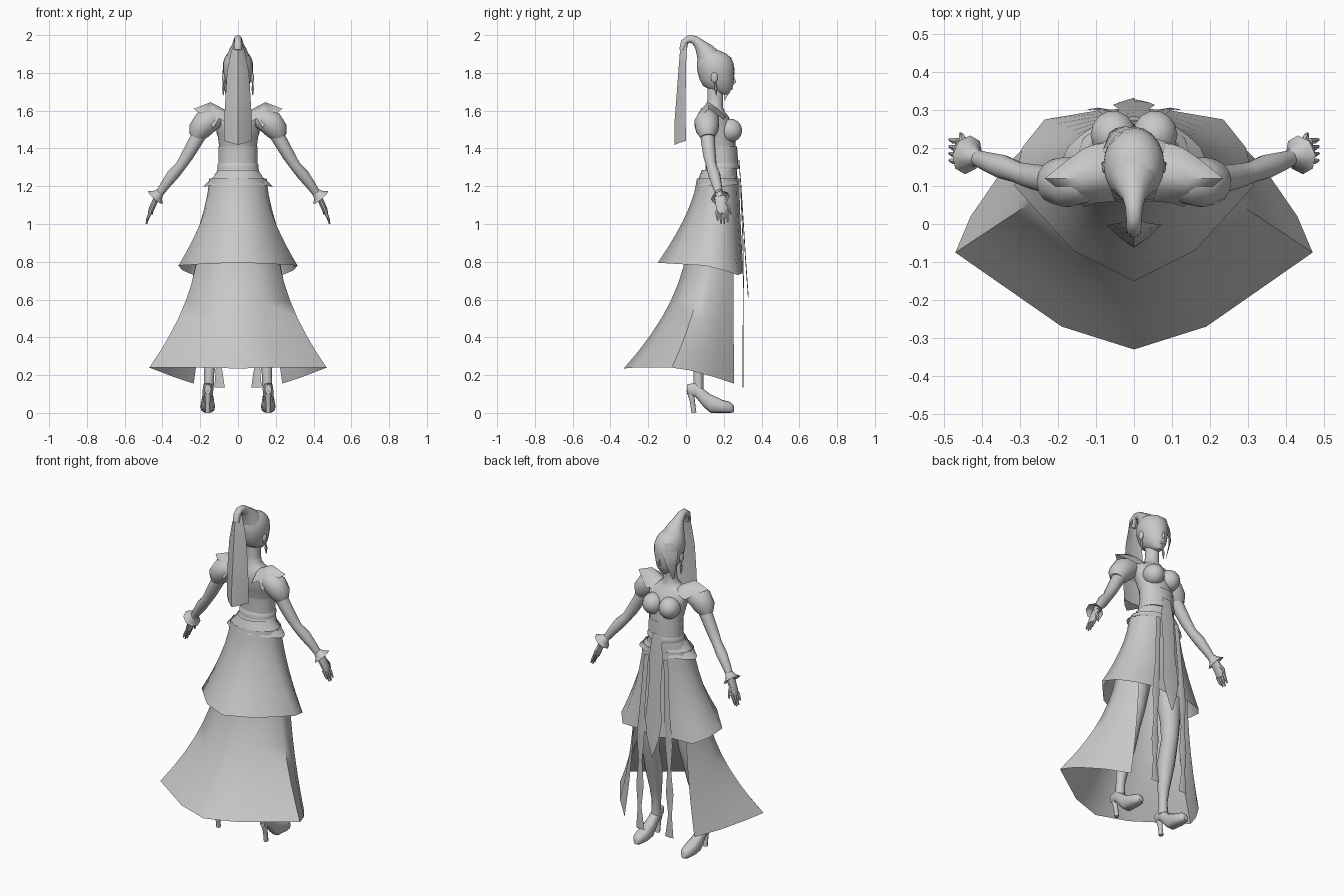
import bpy, math
from mathutils import Vector

grey = bpy.data.materials.new("plain_grey")
grey.diffuse_color = (0.58, 0.58, 0.58, 1)


def make(name, verts, faces, mirror=False, angle=50):
    me = bpy.data.meshes.new(name)
    me.from_pydata([tuple(v) for v in verts], [], faces)
    me.materials.append(grey)
    ob = bpy.data.objects.new(name, me)
    bpy.context.collection.objects.link(ob)
    if mirror:
        ob.modifiers.new("mirror", 'MIRROR').use_mirror_merge = False
    bpy.ops.object.select_all(action='DESELECT')
    bpy.context.view_layer.objects.active = ob
    ob.select_set(True)
    bpy.ops.object.mode_set(mode='EDIT')
    bpy.ops.mesh.select_all(action='SELECT')
    bpy.ops.mesh.normals_make_consistent(inside=False)
    bpy.ops.object.mode_set(mode='OBJECT')
    bpy.ops.object.shade_smooth_by_angle(angle=math.radians(angle))
    return ob


def loft(name, rings, closed=True, caps=True, mirror=False, angle=50):
    """Skin a list of point rows that all have the same length."""
    n = len(rings[0])
    faces = []
    for r in range(len(rings) - 1):
        for i in range(n if closed else n - 1):
            j = (i + 1) % n
            faces.append((r * n + i, r * n + j, (r + 1) * n + j, (r + 1) * n + i))
    if closed and caps:
        faces += [tuple(range(n)), tuple(range((len(rings) - 1) * n, len(rings) * n))]
    return make(name, [p for ring in rings for p in ring], faces, mirror, angle)


def body(name, rows, n=20, caps=True):
    """Horizontal ellipses given as (z, centre y, x radius, y radius)."""
    return loft(name, [[(rx * math.sin(2 * math.pi * k / n), cy - ry * math.cos(2 * math.pi * k / n), z)
                        for k in range(n)] for z, cy, rx, ry in rows], caps=caps)


def tube(name, pts, n=10, ref=(0, 1, 0), flat=1.0, caps=True, mirror=True):
    """Round limb through points (x, y, z, radius); flat scales it along ref."""
    ps = [Vector(p[:3]) for p in pts]
    rings = []
    for i, p in enumerate(ps):
        d = (ps[min(i + 1, len(ps) - 1)] - ps[max(i - 1, 0)]).normalized()
        u = d.cross(Vector(ref)).normalized()
        v = u.cross(d)
        rings.append([p + pts[i][3] * (u * math.cos(a) + v * flat * math.sin(a))
                      for a in (2 * math.pi * k / n for k in range(n))])
    return loft(name, rings, caps=caps, mirror=mirror)


def ball(name, c, r, mirror=True):
    rings = [[(c[0] + r[0] * math.sin(t) * math.cos(a), c[1] + r[1] * math.sin(t) * math.sin(a),
               c[2] + r[2] * math.cos(t)) for a in (2 * math.pi * k / 14 for k in range(14))]
             for t in (math.pi * (0.02 + 0.96 * j / 9) for j in range(10))]
    return loft(name, rings, mirror=mirror)


def skirt(name, top, hem, power, closed, rows=7):
    """Flared cloth blended from a waist row to a hem row, both half rows from the back centre."""
    def full(h):
        side = h[1:-1] if closed else h[1:]
        front = [h[-1]] if closed else []
        return [Vector(p) for p in [h[0]] + side + front] + [Vector((-p[0], p[1], p[2])) for p in side[::-1]]
    a, b = full(top), full(hem)
    if not closed:  # start the open strip at one front edge
        k = len(top)
        a, b = a[k:] + a[:k], b[k:] + b[:k]
    rings = []
    for r in range(rows):
        t = r / (rows - 1)
        g = t ** power
        rings.append([Vector((p.x + (q.x - p.x) * g, p.y + (q.y - p.y) * g, p.z + (q.z - p.z) * t))
                      for p, q in zip(a, b)])
    return loft(name, rings, closed=closed, caps=False, angle=60)


def strip(name, rows, mirror=False):
    """Cloth strip from rows (left x, right x, y, z)."""
    return loft(name, [[(a, y, z), ((a + b) / 2, y + 0.004, z), (b, y, z)] for a, b, y, z in rows],
                closed=False, mirror=mirror)


# Torso, bust and corset
body("torso", [(1.74, .155, .038, .042), (1.66, .155, .037, .042), (1.62, .15, .042, .045),
               (1.595, .15, .075, .055), (1.57, .155, .125, .07), (1.52, .165, .12, .085),
               (1.47, .175, .108, .085), (1.40, .19, .098, .074), (1.33, .195, .093, .074),
               (1.28, .185, .112, .085), (1.22, .175, .138, .098), (1.08, .165, .14, .1)])
ball("bust", (.055, .235, 1.495), (.06, .064, .062))
body("corset", [(1.41, .19, .104, .08), (1.36, .193, .103, .081), (1.31, .193, .104, .083)], caps=False)
body("belt", [(1.325, .193, .1, .082), (1.31, .192, .11, .09), (1.29, .19, .108, .088)])

# Head and face
body("head", [(1.685, .205, .018, .02), (1.70, .192, .036, .042), (1.73, .17, .058, .08),
              (1.765, .162, .071, .09), (1.81, .158, .08, .098), (1.85, .155, .08, .097),
              (1.88, .15, .071, .088), (1.90, .142, .058, .074), (1.918, .128, .038, .05)])
loft("nose", [[(-.004, .245, 1.79), (.004, .245, 1.79), (0, .252, 1.79)],
              [(-.012, .24, 1.747), (.012, .24, 1.747), (0, .266, 1.75)],
              [(-.008, .24, 1.738), (.008, .24, 1.738), (0, .25, 1.74)]])
ball("lips", (0, .236, 1.718), (.016, .012, .008), mirror=False)
ball("ear", (.075, .15, 1.775), (.01, .018, .028))
tube("earring", [(.078, .155, 1.75, .003), (.078, .158, 1.715, .008), (.078, .16, 1.68, .002)], n=6, ref=(1, 0, 0))
loft("front_lock", [[(.01, .235, 1.885), (-.03, .24, 1.88), (-.06, .21, 1.88)],
                    [(-.02, .258, 1.82), (-.055, .245, 1.81), (-.082, .195, 1.81)],
                    [(-.048, .252, 1.75), (-.065, .24, 1.75), (-.078, .205, 1.75)],
                    [(-.058, .21, 1.66), (-.06, .205, 1.655), (-.062, .2, 1.66)]], closed=False)

# Ponytail: knot rising off the crown, then a folded hanging tail
tube("ponytail_root", [(0, .125, 1.87, .068), (0, .1, 1.915, .05), (0, .072, 1.95, .031), (0, .045, 1.975, .023),
                       (0, .015, 1.98, .02), (0, -.008, 1.962, .02), (0, -.016, 1.92, .02)],
     n=12, ref=(1, 0, 0), mirror=False)
loft("ponytail", [[(-w, ye, z), (-w * .5, (ye + ym) / 2 - .006, z - d / 2), (0, ym, z - d),
                   (w * .5, (ye + ym) / 2 - .006, z - d / 2), (w, ye, z), (0, ye - .012, z)]
                  for z, w, ye, ym, d in [(1.965, .018, .008, -.022, 0), (1.9, .04, .002, -.033, 0),
                                          (1.8, .058, 0, -.041, 0), (1.68, .066, -.002, -.05, 0),
                                          (1.55, .073, -.002, -.06, 0), (1.44, .073, 0, -.062, .022)]])

# Shoulder collars, puff sleeves, arms
loft("shoulder_collar", [
    [(.05, .215, 1.555), (.10, .21, 1.57), (.13, .2, 1.55)],
    [(.06, .18, 1.59), (.13, .17, 1.61), (.18, .165, 1.58)],
    [(.06, .13, 1.60), (.145, .12, 1.645), (.235, .12, 1.61)],
    [(.06, .09, 1.59), (.13, .08, 1.61), (.18, .08, 1.57)],
    [(.05, .06, 1.53), (.10, .055, 1.56), (.13, .045, 1.51)]], closed=False, mirror=True)
tube("puff_sleeve", [(.1, .12, 1.56, .045), (.13, .115, 1.555, .06), (.175, .11, 1.535, .067),
                     (.205, .112, 1.495, .06), (.222, .115, 1.46, .038)], n=14)
tube("arm", [(.19, .112, 1.5, .04), (.235, .118, 1.42, .036), (.27, .125, 1.36, .033), (.305, .135, 1.305, .028),
             (.345, .15, 1.26, .032), (.39, .165, 1.2, .025), (.43, .18, 1.14, .018)], n=12)
tube("cuff", [(.41, .174, 1.17, .021), (.425, .178, 1.155, .03), (.438, .182, 1.14, .052)], n=8, caps=False)

# Hands
tube("palm", [(.428, .18, 1.145, .015), (.442, .185, 1.115, .015), (.458, .19, 1.08, .015),
              (.466, .19, 1.055, .011)], flat=2.1)
for i in range(4):
    y, tip = .164 + .018 * i, (1.02, 1.002, 1.0, 1.012)[i]
    tube(f"finger_{i + 1}", [(.461, y, 1.068, .009), (.474, y + .001, 1.04, .008), (.485, y + .004, tip, .004)], n=6)
tube("thumb", [(.445, .205, 1.115, .01), (.452, .228, 1.085, .009), (.456, .238, 1.05, .004)], n=6)

# Hip frill, open at the front, with points at the hips
arc = [math.radians(-150 + 15 * k) for k in range(21)]
loft("hip_frill", [[((rx + s * abs(math.sin(a)) ** 6) * math.sin(a), .172 - ry * math.cos(a),
                     z - dz * abs(math.sin(a)) ** 4) for a in arc]
                   for rx, ry, z, s, dz in [(.108, .088, 1.285, 0, 0), (.125, .102, 1.25, .005, 0),
                                            (.15, .118, 1.212, .037, .015)]], closed=False)

# Upper skirt all the way round
waist = [(.152 * math.sin(math.pi * k / 6), .17 - .112 * math.cos(math.pi * k / 6), 1.24) for k in range(7)]
skirt("upper_skirt", waist, [(0, -.15, .795), (.16, -.07, .79), (.315, .1, .78), (.295, .2, .755),
                             (.235, .275, .73), (.1, .298, .74), (0, .306, .72)], 1.5, True)

# Lower skirt, open at the front
skirt("lower_skirt", [(0, .01, .95), (.1, .025, .95), (.205, .1, .95), (.212, .15, .95), (.205, .2, .95),
                      (.17, .25, .95)],
      [(0, -.33, .235), (.19, -.27, .24), (.47, -.075, .24), (.43, .02, .225), (.34, .15, .19),
       (.235, .255, .155)], 1.9, False, 9)

# Front panel and long ribbons
strip("front_panel", [(-.03, .03, .278, 1.34), (-.045, .045, .289, 1.2), (-.04, .04, .302, 1.0),
                      (-.055, .055, .313, .82), (-.04, .04, .32, .72), (-.003, .003, .328, .61)])
strip("ribbon", [(.05, .08, .287, 1.2), (.065, .1, .3, .9), (.07, .12, .302, .7), (.085, .11, .301, .55),
                 (.075, .125, .3, .4), (.09, .115, .3, .27), (.07, .125, .3, .135)], mirror=True)

# Legs and heeled shoes
tube("leg", [(.08, .165, 1.12, .08), (.1, .165, .9, .08), (.125, .16, .65, .056), (.135, .145, .55, .048),
             (.142, .105, .42, .05), (.15, .075, .28, .034), (.153, .066, .2, .026), (.156, .065, .12, .027)], n=12)
loft("shoe", [[(.16 + w * math.cos(a), y, (lo + hi) / 2 + (hi - lo) / 2 * math.copysign(abs(math.sin(a)) ** .6, math.sin(a)))
               for a in (2 * math.pi * k / 12 for k in range(12))]
              for y, lo, hi, w in [(.253, .004, .04, .015), (.235, 0, .057, .03), (.19, 0, .07, .039),
                                   (.13, .0, .098, .035), (.095, .03, .125, .029), (.05, .085, .16, .027),
                                   (.005, .1, .15, .017)]], mirror=True)
tube("shoe_heel", [(.16, .022, .125, .021), (.16, .034, .06, .013), (.16, .042, 0, .013)], n=8)
